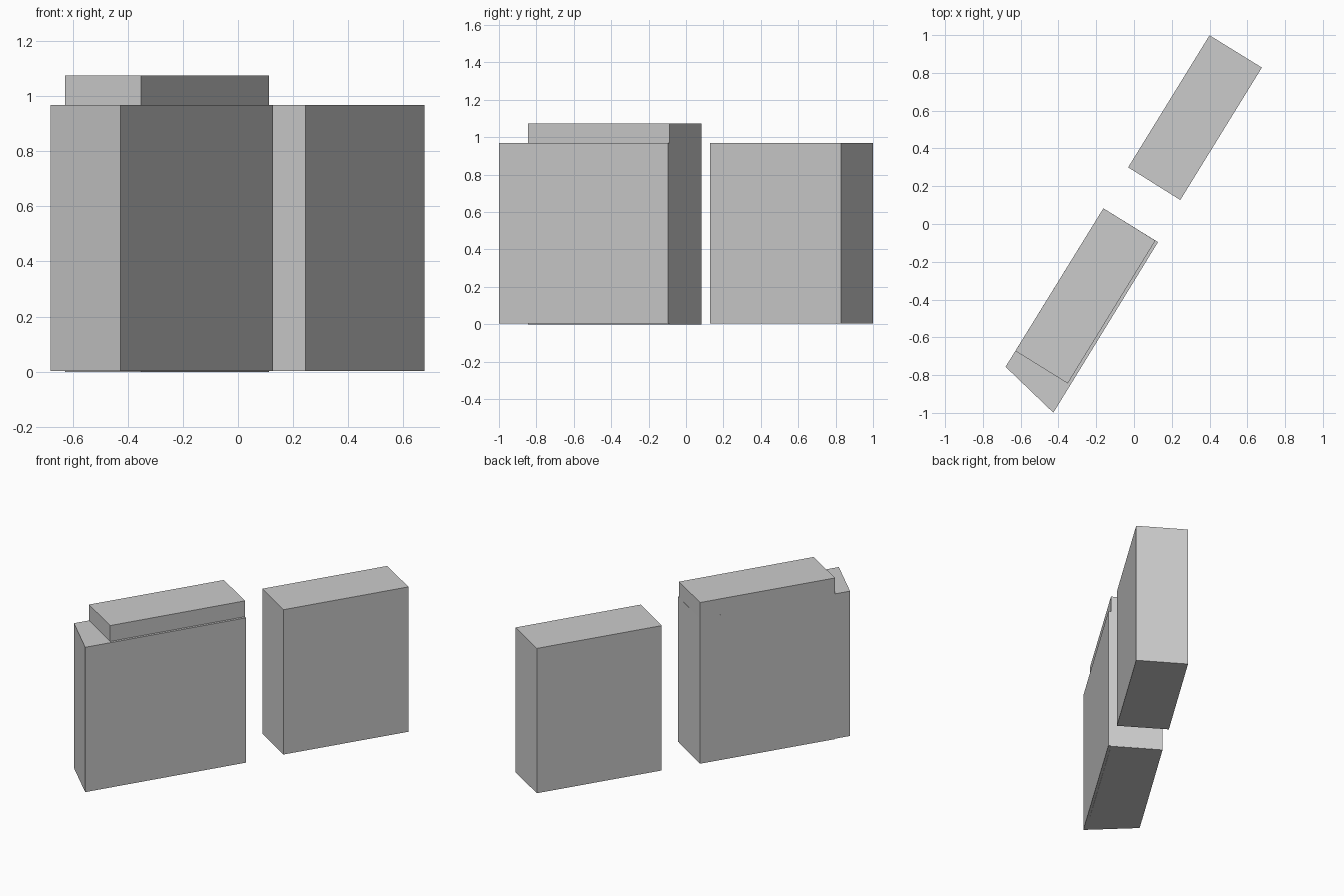
import bpy
import bmesh

if "Cube" in bpy.data.objects:
    bpy.data.objects.remove(bpy.data.objects["Cube"])


def prism(name, footprint, z0, z1):
    """Extrude a footprint polygon into a closed flat-faced block."""
    bm = bmesh.new()
    base = bm.faces.new([bm.verts.new((x, y, z0)) for x, y in footprint])
    top = bmesh.ops.extrude_face_region(bm, geom=[base])["geom"]
    verts = [v for v in top if isinstance(v, bmesh.types.BMVert)]
    bmesh.ops.translate(bm, verts=verts, vec=(0, 0, z1 - z0))
    bmesh.ops.recalc_face_normals(bm, faces=bm.faces)
    mesh = bpy.data.meshes.new(name)
    bm.to_mesh(mesh)
    bm.free()
    obj = bpy.data.objects.new(name, mesh)
    bpy.context.collection.objects.link(obj)
    return obj


LOW_Z, LOW_TOP, TALL_TOP = 0.003, 0.968, 1.074

# Free-standing block at the back right
prism("back_block",
      [(0.400, 0.999), (-0.031, 0.300), (0.245, 0.127), (0.677, 0.828)],
      LOW_Z, LOW_TOP)

# Lower block at the front left, with its splayed end
prism("front_low_block",
      [(-0.680, -0.756), (-0.427, -0.999), (0.127, -0.096), (-0.162, 0.083)],
      LOW_Z, LOW_TOP)

# Taller core that rises through the lower block
prism("front_tall_block",
      [(-0.628, -0.672), (-0.351, -0.844), (0.113, -0.088), (-0.162, 0.083)],
      0.0, TALL_TOP)
